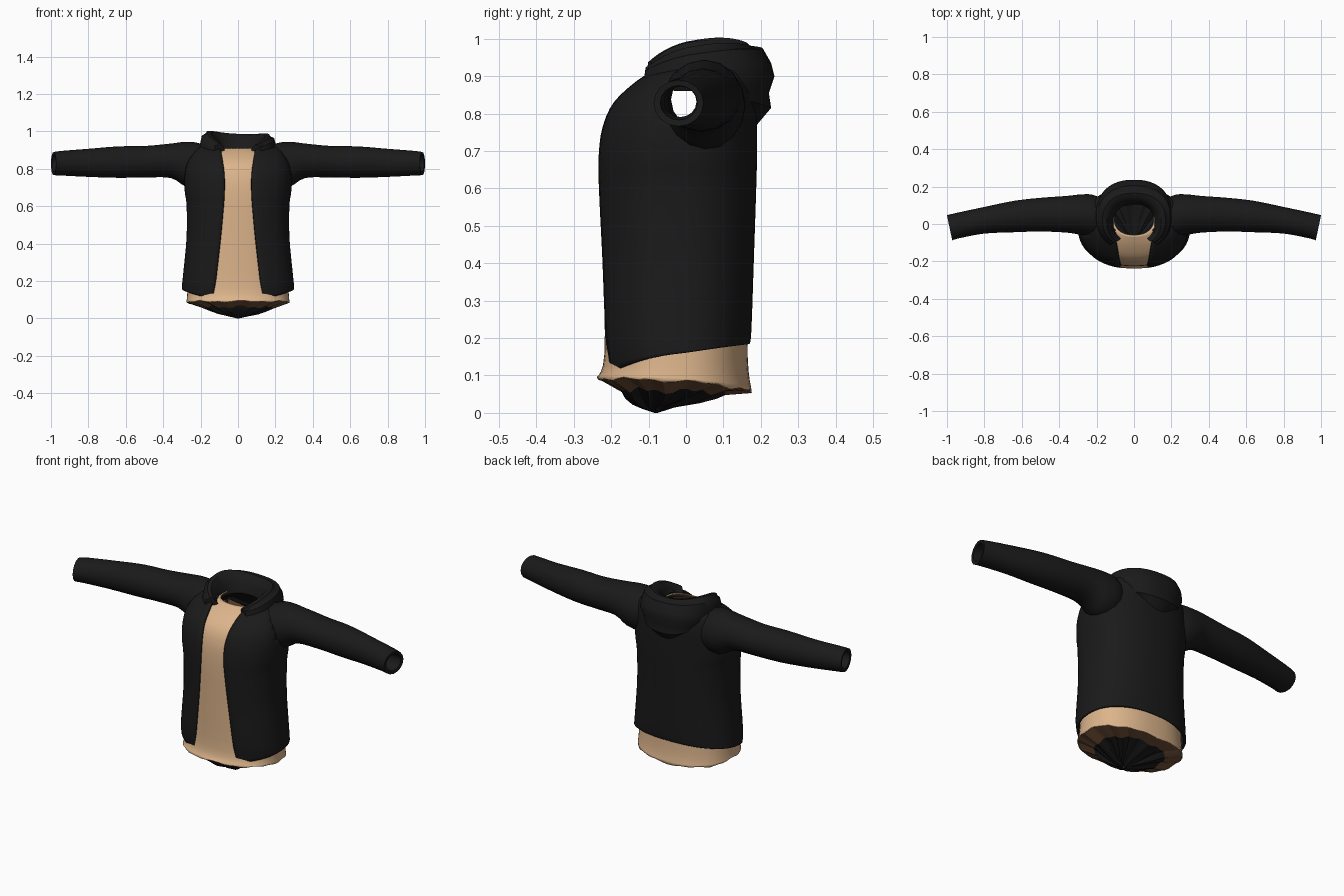
import bpy, bmesh, math

if "Cube" in bpy.data.objects:
    bpy.data.objects.remove(bpy.data.objects["Cube"])


def material(name, rgb):
    m = bpy.data.materials.new(name)
    m.use_nodes = True
    m.diffuse_color = (*rgb, 1)
    bsdf = next(n for n in m.node_tree.nodes if n.type == 'BSDF_PRINCIPLED')
    bsdf.inputs["Base Color"].default_value = (*rgb, 1)
    bsdf.inputs["Roughness"].default_value = 0.9
    return m


BLACK = material("black_cloth", (0.0103, 0.0103, 0.0103))
TAN = material("tan_cloth", (0.72, 0.46, 0.26))
BROWN = material("brown_inside", (0.17, 0.085, 0.042))


def refine(rows, steps):
    """Catmull-Rom interpolation between rows of section sizes."""
    out = []
    for i in range(len(rows) - 1):
        quad = [rows[max(i - 1, 0)], rows[i], rows[i + 1], rows[min(i + 2, len(rows) - 1)]]
        for s in range(steps):
            t = s / steps
            out.append([0.5 * (2 * b + (c - a) * t + (2 * a - 5 * b + 4 * c - d) * t * t
                               + (3 * b - a - 3 * c + d) * t ** 3)
                        for a, b, c, d in zip(*quad)])
    return out + [list(rows[-1])]


def loft(name, rings, mat, closed=True, caps=False, hole=None, angle=50):
    """Skin a list of equally long point rings."""
    bm = bmesh.new()
    grid = [[bm.verts.new(p) for p in ring] for ring in rings]
    n = len(grid[0])
    for low, high in zip(grid, grid[1:]):
        for j in range(n if closed else n - 1):
            k = (j + 1) % n
            bm.faces.new((low[j], low[k], high[k], high[j]))
    if caps:
        bm.faces.new([r[0] for r in grid])
        bm.faces.new([r[-1] for r in grid])
        bm.faces.new(grid[0] + grid[-1][::-1])
        bmesh.ops.recalc_face_normals(bm, faces=bm.faces)
    if hole:
        gone = [f for f in bm.faces if hole(f.calc_center_median())]
        bmesh.ops.delete(bm, geom=gone, context='FACES')
    me = bpy.data.meshes.new(name)
    bm.to_mesh(me)
    bm.free()
    me.materials.append(mat)
    ob = bpy.data.objects.new(name, me)
    bpy.context.collection.objects.link(ob)
    bpy.ops.object.select_all(action='DESELECT')
    ob.select_set(True)
    bpy.context.view_layer.objects.active = ob
    bpy.ops.object.shade_smooth_by_angle(angle=math.radians(angle))
    return ob


def thicken(ob, thickness):
    mod = ob.modifiers.new("thickness", 'SOLIDIFY')
    mod.thickness, mod.offset = thickness, -1
    return mod


def signed_pow(v, e):
    return math.copysign(abs(v) ** e, v)


ROUND = 0.87


def torso_ring(w, yf, yb, zf, zb, zpow=1.0, bump=0, start=0, end=None, n=56, ripple=0):
    """Rounded section, going from the front by the left to the back and round."""
    full = end is None
    end = 2 * math.pi if full else end
    pts = []
    for j in range(n):
        t = start + (end - start) * j / (n if full else n - 1)
        back = max(0.0, (1 - math.cos(t)) / 2)
        x = w * signed_pow(math.sin(t), ROUND)
        y = (yf + yb) / 2 - (yb - yf) / 2 * signed_pow(math.cos(t), ROUND)
        z = zf + (zb - zf) * back ** zpow + ripple * math.sin(11 * t + 1) * math.cos(4 * t)
        pts.append((x, y, z + bump * (math.sin(t) ** 2 - 1.6 * x)))
    return pts


def armhole(c):
    return abs(c.x) > 0.15 and -0.058 < c.y < 0.07 and 0.775 < c.z < 0.885


# Jacket body, open at the front: half width, front y, back y, front z, back z, half gap
jacket_rows = [
    (.300, -.212, .170, .050, .184, .135),
    (.296, -.226, .175, .200, .220, .120),
    (.276, -.232, .182, .420, .420, .095),
    (.275, -.238, .188, .600, .600, .078),
    (.285, -.238, .190, .680, .680, .073),
    (.287, -.228, .190, .760, .770, .073),
    (.275, -.198, .190, .830, .850, .080),
    (.235, -.135, .180, .890, .920, .090),
    (.170, -.090, .150, .915, .950, .100),
    (.125, -.060, .125, .915, .960, .100)]
rings = []
for i, (w, yf, yb, zf, zb, gap) in enumerate(refine(jacket_rows, 4)):
    t0 = math.asin(min(1, gap / w) ** (1 / ROUND))
    rings.append(torso_ring(w, yf, yb, zf, zb, 0.3 if i < 4 else 1,
                            start=t0, end=2 * math.pi - t0))
thicken(loft("jacket_body", rings, BLACK, closed=False, hole=armhole), 0.012)

# Shirt under the jacket, with a wavy hem and a brown inside
shirt_rows = [
    (.276, -.238, .176, .092, .058, 2.5),
    (.270, -.218, .165, .160, .150, 1),
    (.258, -.221, .166, .420, .420, 1),
    (.258, -.226, .172, .650, .650, 1),
    (.264, -.215, .174, .760, .770, 1),
    (.250, -.184, .172, .830, .840, 1),
    (.205, -.122, .160, .880, .900, 1),
    (.106, -.060, .116, .912, .915, 1)]
rings = [torso_ring(*row, ripple=0.006 if i == 0 else 0)
         for i, row in enumerate(refine(shirt_rows, 4))]
shirt = loft("shirt", rings, TAN, hole=armhole, angle=40)
shirt.data.materials.append(BROWN)
thicken(shirt, 0.005).material_offset = 1

# Hem turned inward under the shirt, then the crumpled dark lining closing the bottom
fold = torso_ring(.185, -.175, .105, .062, .056, ripple=0.010)
hem = torso_ring(.272, -.234, .172, .092, .058, 2.5, ripple=0.006)
loft("hem_fold", [fold, hem], BROWN, angle=20)
lining_rows = [
    (.150, -.165, .080, .046, .048),
    (.110, -.145, .035, .028, .034),
    (.060, -.120, -.030, .014, .018),
    (.004, -.084, -.076, .000, .000)]
rings = [fold] + [torso_ring(*row, ripple=r)
                  for row, r in zip(lining_rows, (.013, .010, .004, 0))]
loft("bottom_lining", rings[::-1], BLACK, angle=20)

# Sleeves: x, centre y, centre z, half depth, half height; ends turn in at the cuff
sleeve_rows = refine([
    (.150, .030, .820, .095, .095),
    (.220, .044, .822, .112, .118),
    (.285, .050, .826, .108, .118),
    (.360, .052, .843, .098, .092),
    (.500, .050, .838, .090, .084),
    (.640, .040, .836, .084, .084),
    (.800, .020, .832, .071, .075),
    (.940, -.008, .830, .067, .066),
    (.986, -.020, .828, .067, .062)], 3)
sleeve_rows += [(.984, -.019, .829, .050, .046), (.900, -.015, .832, .043, .041)]
rings = []
for x, yc, zc, ry, rz in sleeve_rows:
    ring = []
    for j in range(16):
        a = 2 * math.pi * j / 16
        tilt = 0.21 * max(0, (x - 0.8) / 0.186)
        ring.append((x + tilt * ry * math.cos(a), yc + ry * math.cos(a), zc + rz * math.sin(a)))
    rings.append(ring)
sleeves = loft("sleeves", rings, BLACK)
mirror = sleeves.modifiers.new("mirror", 'MIRROR')
mirror.use_mirror_merge = False

# Lowered hood: inner wall, rolled rim, fold, hanging back; last two are rise power and side lift
hood_rows = [
    (.106, -.085, .106, .880, .900, .6, 0),
    (.120, -.100, .118, .890, .950, .6, .02),
    (.146, -.115, .140, .905, .980, .6, .03),
    (.168, -.125, .165, .902, .987, .6, .03),
    (.176, -.128, .178, .890, .975, .6, .03),
    (.194, -.136, .205, .893, .975, .6, .02),
    (.204, -.142, .228, .878, .935, .6, .01),
    (.203, -.140, .237, .864, .900, .8, 0),
    (.190, -.132, .222, .864, .855, 1, 0),
    (.175, -.125, .228, .872, .815, 2, 0),
    (.140, -.115, .190, .880, .770, 3, 0)]
rings = [torso_ring(*row, start=0.62, end=2 * math.pi - 0.62, n=36) for row in hood_rows]
loft("hood", rings, BLACK, closed=False, caps=True, angle=45)
